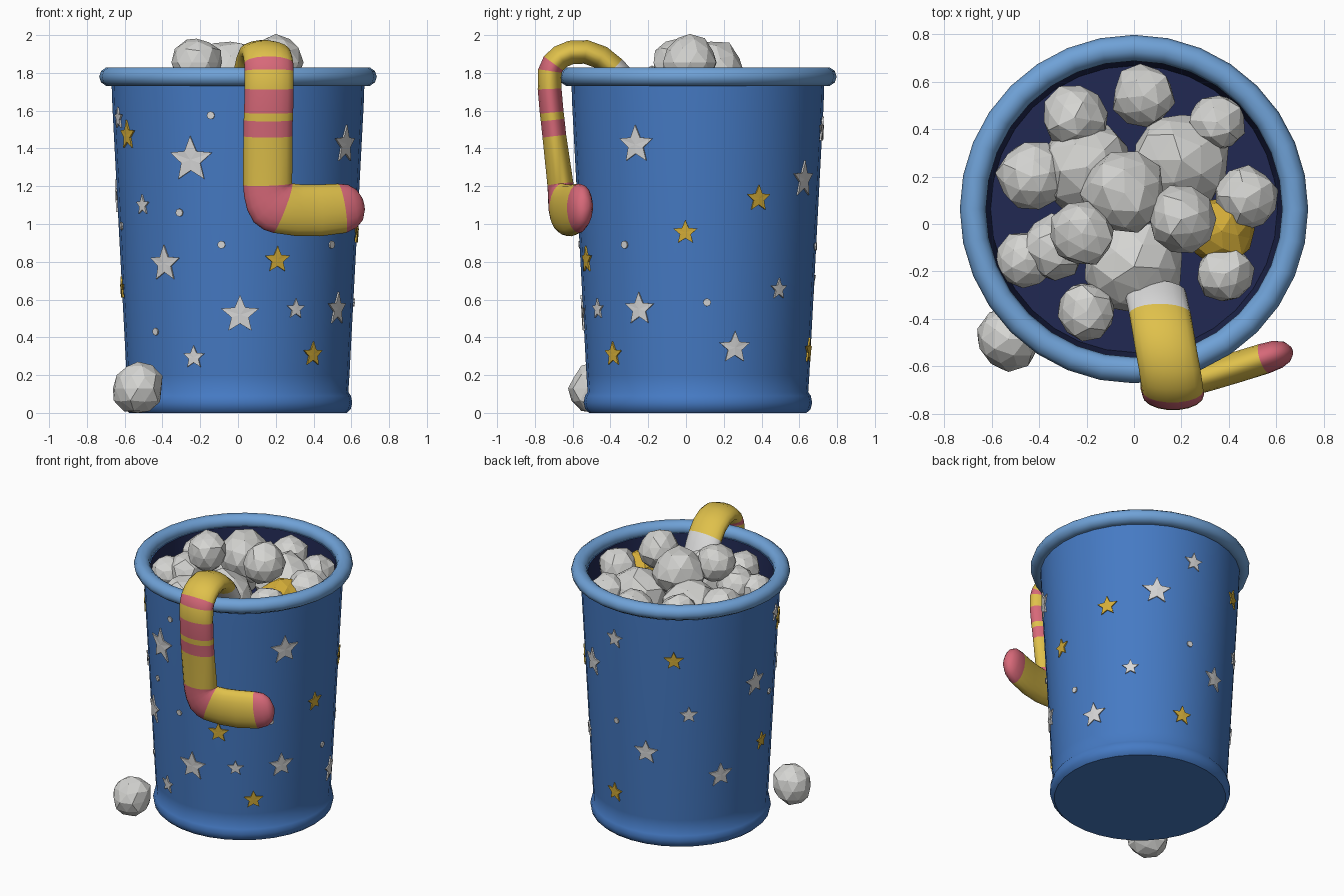
import bpy, bmesh, math, random
from mathutils import Vector

if "Cube" in bpy.data.objects:
    bpy.data.objects.remove(bpy.data.objects["Cube"])

random.seed(7)
CY = 0.063  # bin axis y


def material(name, rgb):
    m = bpy.data.materials.new(name)
    m.diffuse_color = (*rgb, 1)
    m.use_nodes = True
    m.node_tree.nodes["Principled BSDF"].inputs["Base Color"].default_value = m.diffuse_color
    return m


BLUE = material("bin blue", (0.06, 0.195, 0.55))
RIM = material("rim light blue", (0.16, 0.36, 0.68))
NAVY = material("inside navy", (0.015, 0.022, 0.085))
ROCK = material("rock grey", (0.66, 0.66, 0.64))
SILVER = material("star silver", (0.68, 0.68, 0.68))
GOLD = material("star gold", (0.66, 0.42, 0.04))
YELLOW = material("sock yellow", (0.74, 0.53, 0.07))
PINK = material("sock pink", (0.68, 0.14, 0.19))


def finish(name, bm, mats, smooth=None):
    bm.normal_update()
    me = bpy.data.meshes.new(name)
    bm.to_mesh(me)
    bm.free()
    for m in mats:
        me.materials.append(m)
    if smooth:
        me.polygons.foreach_set("use_smooth", [True] * len(me.polygons))
        me.set_sharp_from_angle(angle=math.radians(smooth))
    ob = bpy.data.objects.new(name, me)
    bpy.context.collection.objects.link(ob)
    return ob


def lathe(name, profile, mats, rule=None, closed=False, segs=32):
    bm = bmesh.new()
    cols = []
    for i in range(segs):
        t = 2 * math.pi * i / segs
        cols.append([bm.verts.new((r * math.sin(t), CY - r * math.cos(t), z)) for r, z in profile])
    n = len(profile)
    for i in range(segs):
        a, b = cols[i], cols[(i + 1) % segs]
        for j in range(n if closed else n - 1):
            k = (j + 1) % n
            f = bm.faces.new((a[j], b[j], b[k], a[k]))
            f.material_index = rule(j) if rule else 0
    bmesh.ops.remove_doubles(bm, verts=bm.verts, dist=1e-5)
    bmesh.ops.recalc_face_normals(bm, faces=bm.faces)
    return finish(name, bm, mats, 40)


# bin: foot ring, tapered wall, dark inside
profile = [(0, 0), (0.575, 0), (0.597, 0.02), (0.605, 0.055), (0.598, 0.09), (0.584, 0.11),
           (0.59, 0.2), (0.665, 1.62), (0.67, 1.76), (0.625, 1.76), (0.605, 1.5), (0, 1.5)]
lathe("bin_body", profile, [BLUE, NAVY], lambda j: 1 if j >= 9 else 0)

# rolled rim
lathe("bin_rim", [(0.68 + 0.055 * math.cos(k * math.pi / 5), 1.78 + 0.052 * math.sin(k * math.pi / 5))
                  for k in range(10)], [RIM], closed=True)


# stars and dots lying on the wall: (angle from the front in degrees, height, radius)
def wall_point(theta, z, lift):
    r = 0.59 + (z - 0.2) * 0.0528 + lift
    return (r * math.sin(theta), CY - r * math.cos(theta), z)


def decals(name, items, mat, points=5):
    bm = bmesh.new()
    for deg, z, size in items:
        t0 = math.radians(deg)
        r0 = 0.59 + (z - 0.2) * 0.0528
        n = points * 2
        sets = []
        for lift in (0.009, 0.0):
            ring = []
            for k in range(n):
                a = math.pi / 2 + 2 * math.pi * k / n
                s = size * (0.45 if k % 2 and points == 5 else 1)
                ring.append(bm.verts.new(wall_point(t0 + s * math.cos(a) / r0, z + s * math.sin(a), lift)))
            sets.append(ring)
        c = bm.verts.new(wall_point(t0, z, 0.009))
        top, base = sets
        for k in range(n):
            m = (k + 1) % n
            bm.faces.new((c, top[k], top[m]))
            bm.faces.new((top[k], base[k], base[m], top[m]))
    return finish(name, bm, [mat])


decals("silver_stars", [
    (-22.5, 1.34, 0.125), (-72, 1.56, 0.06), (-52, 1.10, 0.055), (-38.5, 0.79, 0.1), (1, 0.52, 0.105),
    (30, 0.55, 0.055), (59.5, 0.55, 0.09), (-23, 0.295, 0.063), (60, 1.42, 0.105), (150, 1.235, 0.1),
    (109, 0.345, 0.088), (134, 0.655, 0.058), (173, 1.5, 0.07), (193, 0.7, 0.088),
    (266, 1.14, 0.095), (220, 1.0, 0.062), (241, 0.52, 0.09)], SILVER)
decals("gold_stars", [
    (-62.5, 1.47, 0.08), (19.5, 0.81, 0.073), (41.5, 0.31, 0.068), (120, 1.135, 0.072), (84, 0.955, 0.067),
    (168, 0.33, 0.07), (211, 1.41, 0.068), (276, 0.66, 0.062)], GOLD)
decals("silver_dots", [
    (-12.5, 1.575, 0.021), (-29, 1.06, 0.021), (-8, 0.89, 0.021), (-46, 0.43, 0.02), (52, 0.89, 0.021),
    (94.5, 0.585, 0.021), (172, 0.88, 0.021), (-76, 0.99, 0.021)], SILVER, 4)


# faceted rocks
def rock(name, x, y, z, r, mat=ROCK):
    bm = bmesh.new()
    bmesh.ops.create_icosphere(bm, subdivisions=2, radius=r)
    spin = random.uniform(0, 6.28)
    c, s = math.cos(spin), math.sin(spin)
    for v in bm.verts:
        p = v.co * random.uniform(0.9, 1.05)
        v.co = (x + c * p.x - s * p.y, y + s * p.x + c * p.y, max(0, z + p.z))
    return finish(name, bm, [mat])


pile = [(-0.2, 0.24, 1.62, 0.21), (0.2, 0.27, 1.62, 0.21), (0, -0.18, 1.62, 0.21),
        (-0.04, 0.13, 1.80, 0.18), (0.2, 0.02, 1.855, 0.145), (-0.22, -0.04, 1.855, 0.14),
        (-0.25, 0.45, 1.67, 0.14), (0.04, 0.54, 1.67, 0.135), (0.35, 0.43, 1.67, 0.125),
        (-0.43, 0.2, 1.67, 0.15), (0.475, 0.11, 1.70, 0.135), (0.385, -0.21, 1.68, 0.128),
        (-0.2, -0.37, 1.67, 0.13), (-0.46, -0.15, 1.67, 0.125), (-0.34, -0.1, 1.69, 0.14)]
for i, p in enumerate(pile):
    rock(f"rock_{i + 1}", *p)
rock("fallen_rock", -0.53, -0.485, 0.13, 0.14)
rock("gold_nugget", 0.37, -0.03, 1.65, 0.15, GOLD)

# striped sock: centre, turn of the wide axis, half width, half depth, colour of the next section
W, Y, P = 0, 1, 2
upper = [(0.09, -0.29, 1.71, W), (0.10, -0.335, 1.775, W), (0.11, -0.38, 1.825, Y), (0.122, -0.45, 1.882, Y),
         (0.135, -0.53, 1.911, Y), (0.15, -0.61, 1.908, Y), (0.158, -0.665, 1.885, Y),
         (0.163, -0.702, 1.85, P), (0.165, -0.72, 1.81, Y), (0.165, -0.722, 1.715, P),
         (0.162, -0.711, 1.59, Y), (0.16, -0.706, 1.55, P), (0.158, -0.697, 1.465, Y)]
keys = [(x, y, z, 0, 0.13, 0.064, c) for x, y, z, c in upper]
# heel rings fan out from the crease above the foot
for a, w, y, c in [(2, 0.13, -0.665, P), (15, 0.132, -0.663, P), (30, 0.138, -0.661, P), (45, 0.145, -0.66, P),
                   (58, 0.144, -0.658, P), (69, 0.14, -0.655, Y)]:
    t = math.radians(a)
    keys.append((0.287 - w * math.cos(t), y, 1.215 - w * math.sin(t), a, w, 0.07, c))
keys += [(0.32, -0.635, 1.073, 82, 0.137, 0.068, Y), (0.43, -0.605, 1.072, 92, 0.137, 0.066, Y),
         (0.55, -0.568, 1.083, 99, 0.132, 0.065, P), (0.605, -0.55, 1.094, 101, 0.117, 0.06, P),
         (0.642, -0.54, 1.102, 102, 0.085, 0.045, P), (0.663, -0.535, 1.106, 102, 0.035, 0.02, P)]

bm = bmesh.new()
rings = []
SIDES = 18
for i, (x, y, z, a, w, d, c) in enumerate(keys):
    before, after = keys[max(i - 1, 0)], keys[min(i + 1, len(keys) - 1)]
    tangent = (Vector(after[:3]) - Vector(before[:3])).normalized()
    wide = Vector((math.cos(math.radians(a)), 0, math.sin(math.radians(a))))
    deep = tangent.cross(wide).normalized()
    rings.append([bm.verts.new(Vector((x, y, z)) + wide * w * math.cos(2 * math.pi * k / SIDES)
                               + deep * d * math.sin(2 * math.pi * k / SIDES)) for k in range(SIDES)])
for i in range(len(rings) - 1):
    for k in range(SIDES):
        m = (k + 1) % SIDES
        f = bm.faces.new((rings[i][k], rings[i][m], rings[i + 1][m], rings[i + 1][k]))
        f.material_index = keys[i][6]
bm.faces.new(rings[0])
bm.faces.new(rings[-1]).material_index = P
bmesh.ops.recalc_face_normals(bm, faces=bm.faces)
finish("striped_sock", bm, [SILVER, YELLOW, PINK], 60)
